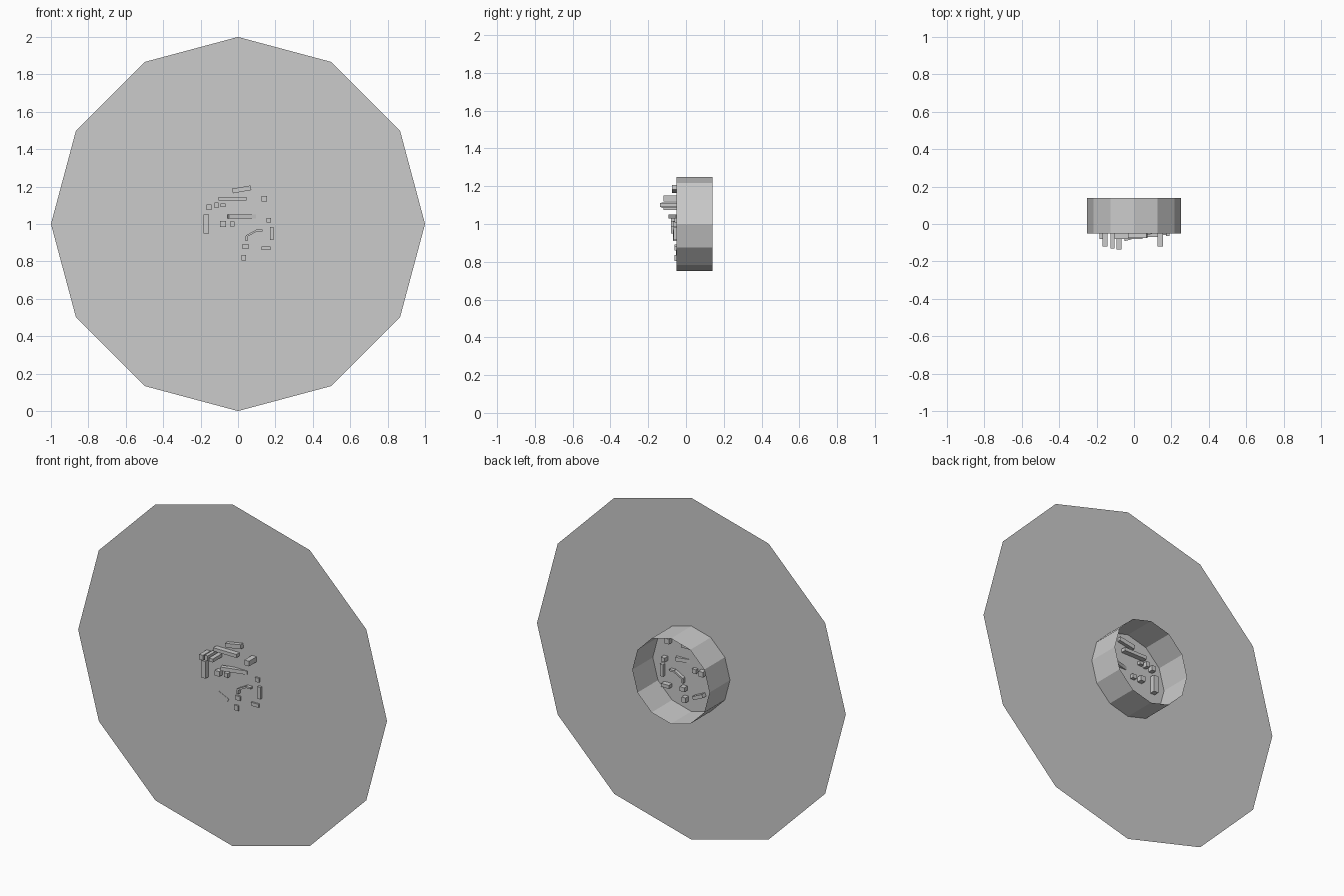
import bpy, bmesh, math
from mathutils import Matrix, Vector

if "Cube" in bpy.data.objects:
    bpy.data.objects.remove(bpy.data.objects["Cube"])

CZ = 1.0        # height of the wheel axis
DISC_Y = -0.05  # plane of the flat disc


def finish(bm, name):
    me = bpy.data.meshes.new(name)
    bm.to_mesh(me)
    bm.free()
    ob = bpy.data.objects.new(name, me)
    bpy.context.collection.objects.link(ob)
    return ob


def ring(bm, r, y, n=12):
    return [bm.verts.new((r * math.sin(2 * math.pi * i / n), y,
                          CZ + r * math.cos(2 * math.pi * i / n))) for i in range(n)]


# Large flat twelve-sided disc
bm = bmesh.new()
bm.faces.new(ring(bm, 1.0, DISC_Y))
finish(bm, "flat_disc")

# Short open twelve-sided tube behind the disc
bm = bmesh.new()
a, b = ring(bm, 0.25, DISC_Y), ring(bm, 0.25, 0.14)
for i in range(12):
    j = (i + 1) % 12
    bm.faces.new((a[i], a[j], b[j], b[i]))
finish(bm, "open_drum")


# Small blocks poking through the disc inside the drum
# x, z from axis, width, height, front y, back y, tilt in degrees
blocks = [
    (0.02, 0.185, 0.10, 0.025, -0.075, -0.03, -10),
    (-0.03, 0.135, 0.15, 0.02, -0.08, -0.02, 0),
    (-0.17, 0.00, 0.03, 0.10, -0.08, -0.02, 0),
    (-0.155, 0.09, 0.025, 0.03, -0.12, -0.02, 0),
    (-0.115, 0.10, 0.02, 0.03, -0.13, -0.02, 0),
    (-0.08, 0.10, 0.025, 0.02, -0.137, -0.03, 0),
    (-0.08, 0.00, 0.03, 0.03, -0.08, -0.02, 0),
    (-0.03, 0.00, 0.025, 0.025, -0.07, -0.03, 0),
    (0.14, 0.135, 0.03, 0.03, -0.12, -0.02, 0),
    (0.165, 0.02, 0.025, 0.025, -0.06, -0.02, 0),
    (0.18, -0.05, 0.02, 0.07, -0.065, -0.03, 0),
    (0.04, -0.12, 0.03, 0.025, -0.06, -0.02, 0),
    (0.03, -0.18, 0.025, 0.03, -0.06, -0.02, 0),
    (-0.06, -0.14, 0.07, 0.02, -0.052, -0.02, 25),
    (0.15, -0.13, 0.05, 0.02, -0.06, -0.02, 0),
]
bm = bmesh.new()
for x, z, w, h, y0, y1, deg in blocks:
    m = (Matrix.Translation((x, (y0 + y1) / 2, CZ + z))
         @ Matrix.Rotation(math.radians(deg), 4, 'Y')
         @ Matrix.Diagonal((w, y1 - y0, h, 1)))
    bmesh.ops.create_cube(bm, size=1, matrix=m)
finish(bm, "hub_blocks")

# Slanted bar leaning through the disc
bm = bmesh.new()
m = (Matrix.Translation((0.02, -0.06, CZ + 0.04))
     @ Matrix.Rotation(math.radians(15), 4, 'Z')
     @ Matrix.Diagonal((0.15, 0.025, 0.022, 1)))
bmesh.ops.create_cube(bm, size=1, matrix=m)
finish(bm, "slanted_bar")

# Bent bracket on the lower right
path = [(0.045, -0.09), (0.045, -0.065), (0.10, -0.035), (0.13, -0.035)]
bm = bmesh.new()
for (x0, z0), (x1, z1) in zip(path, path[1:]):
    d = Vector((x1 - x0, 0, z1 - z0))
    m = (Matrix.Translation(((x0 + x1) / 2, -0.05, CZ + (z0 + z1) / 2))
         @ Matrix.Rotation(-math.atan2(d.z, d.x), 4, 'Y')
         @ Matrix.Diagonal((d.length, 0.04, 0.01, 1)))
    bmesh.ops.create_cube(bm, size=1, matrix=m)
finish(bm, "bent_bracket")
